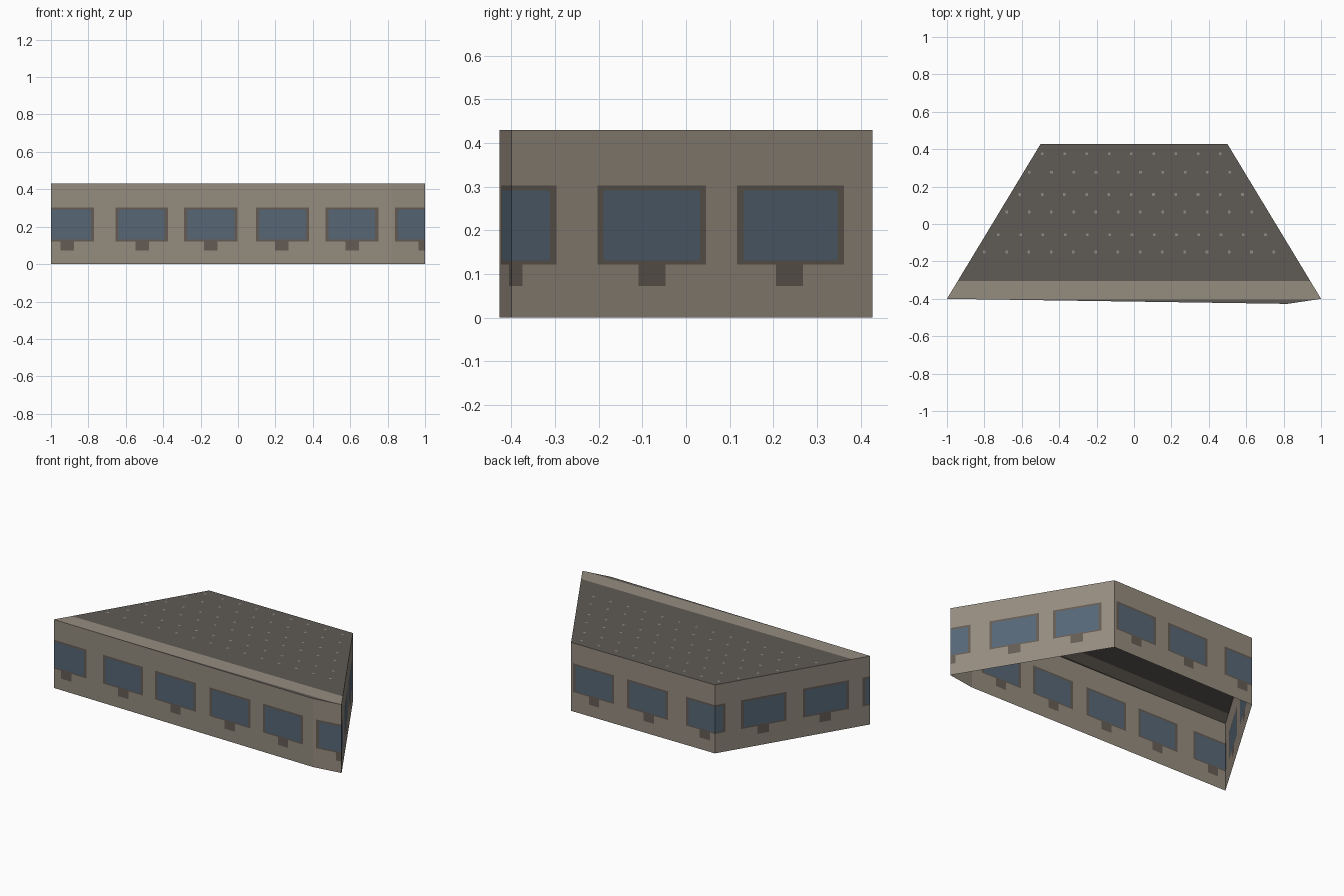
import bpy, bmesh
from mathutils import Vector

if "Cube" in bpy.data.objects:
    bpy.data.objects.remove(bpy.data.objects["Cube"])

H = 0.43


def material(name, rgb):
    m = bpy.data.materials.new(name)
    m.diffuse_color = (*rgb, 1)
    m.use_nodes = True
    m.node_tree.nodes["Principled BSDF"].inputs["Base Color"].default_value = m.diffuse_color
    return m


WALL = material("wall_plaster", (0.300, 0.262, 0.212))
FRAME = material("window_frame", (0.130, 0.108, 0.090))
GLASS = material("blue_glass", (0.094, 0.136, 0.182))
ROOF = material("dark_roof", (0.115, 0.104, 0.094))
DOT = material("roof_speck", (0.27, 0.26, 0.23))


def finish(bm, name, mats):
    bmesh.ops.remove_doubles(bm, verts=bm.verts, dist=1e-5)
    me = bpy.data.meshes.new(name)
    bm.to_mesh(me)
    bm.free()
    for m in mats:
        me.materials.append(m)
    ob = bpy.data.objects.new(name, me)
    bpy.context.collection.objects.link(ob)
    return ob


# Footprint, counter-clockwise from the front left corner
FOOT = [(-1, -0.40), (0.82, -0.427), (1, -0.40), (0.5, 0.427), (-0.5, 0.427)]

SILL, LINTEL, EDGE = 0.122, 0.303, 0.012
VENT_LOW, VENT_HALF = 0.072, 0.036


def wall(name, i, axis, windows, vents):
    """Flush wall sheet; windows and stains are given along the x or y axis.
    Spans running past a corner carry on round it without a frame."""
    a, b = Vector(FOOT[i]), Vector(FOOT[(i + 1) % 5])
    length = (b - a).length

    def along(c):
        return (c - a[axis]) / (b[axis] - a[axis]) * length

    wins = [sorted((along(p), along(q))) for p, q in windows]
    spots = [(along(v) - VENT_HALF, along(v) + VENT_HALF) for v in vents]
    cuts = {0.0, length}
    for p, q in wins:
        cuts |= {p, p + EDGE * 1.4, q - EDGE * 1.4, q}
    for p, q in spots:
        cuts |= {p, q}
    us = sorted(c for c in cuts if 0 <= c <= length)
    zs = [0, VENT_LOW, SILL, SILL + EDGE * 0.7, LINTEL - EDGE, LINTEL, H]

    def colour(u, z):
        for p, q in wins:
            if p < u < q and SILL < z < LINTEL:
                inner = p + EDGE * 1.4 < u < q - EDGE * 1.4
                return 2 if inner and zs[3] < z < zs[4] else 1
        if VENT_LOW < z < SILL and any(p < u < q for p, q in spots):
            return 1
        return 0

    bm = bmesh.new()
    d = (b - a) / length
    grid = [[bm.verts.new((*(a + d * u), z)) for z in zs] for u in us]
    for m in range(len(us) - 1):
        for n in range(len(zs) - 1):
            f = bm.faces.new((grid[m][n], grid[m + 1][n], grid[m + 1][n + 1], grid[m][n + 1]))
            f.material_index = colour((us[m] + us[m + 1]) / 2, (zs[n] + zs[n + 1]) / 2)
    finish(bm, name, (WALL, FRAME, GLASS))


# Five walls
wall("front_wall", 0, 0,
     [(-1.2, -0.77), (-0.655, -0.375), (-0.288, -0.003), (0.095, 0.38), (0.468, 0.75)],
     [-0.912, -0.512, -0.146, 0.235, 0.61])
wall("front_corner_wall", 1, 0, [(0.84, 1.2)], [1.0])
wall("right_wall", 2, 1, [(-0.6, -0.297), (-0.203, 0.046), (0.117, 0.362)],
     [-0.405, -0.078, 0.237])
wall("back_wall", 3, 0, [(0.485, 0.20), (0.11, -0.175), (-0.30, -0.7)], [0.34, -0.04, -0.43])
wall("left_wall", 4, 1, [(0.6, 0.37), (0.287, 0.045), (-0.042, -0.287), (-0.36, -0.6)],
     [0.17, -0.16])

# Flat roof with a pale strip along the front edge
bm = bmesh.new()
bm.faces.new([bm.verts.new((x, y, H)) for x, y in FOOT])
for y in (-0.305, -0.403):
    bmesh.ops.bisect_plane(bm, geom=bm.verts[:] + bm.edges[:] + bm.faces[:],
                           plane_co=(0, y, 0), plane_no=(0, 1, 0))
for f in bm.faces:
    f.material_index = int(-0.403 < f.calc_center_median().y < -0.305)
finish(bm, "roof", (ROOF, WALL))

# Staggered rows of tiny pale specks on the roof
bm = bmesh.new()
rows = [(0.375, -0.49), (0.277, -0.56), (0.158, -0.61),
        (0.064, -0.68), (-0.058, -0.725), (-0.15, -0.80)]
for n, (y, x0) in enumerate(rows):
    for k in range(9 + n):
        x = x0 + 0.119 * k
        s = 0.007
        bm.faces.new([bm.verts.new((x + sx * s, y + sy * s, H + 0.001))
                      for sx, sy in ((-1, -1), (1, -1), (1, 1), (-1, 1))])
finish(bm, "roof_specks", (DOT,))
